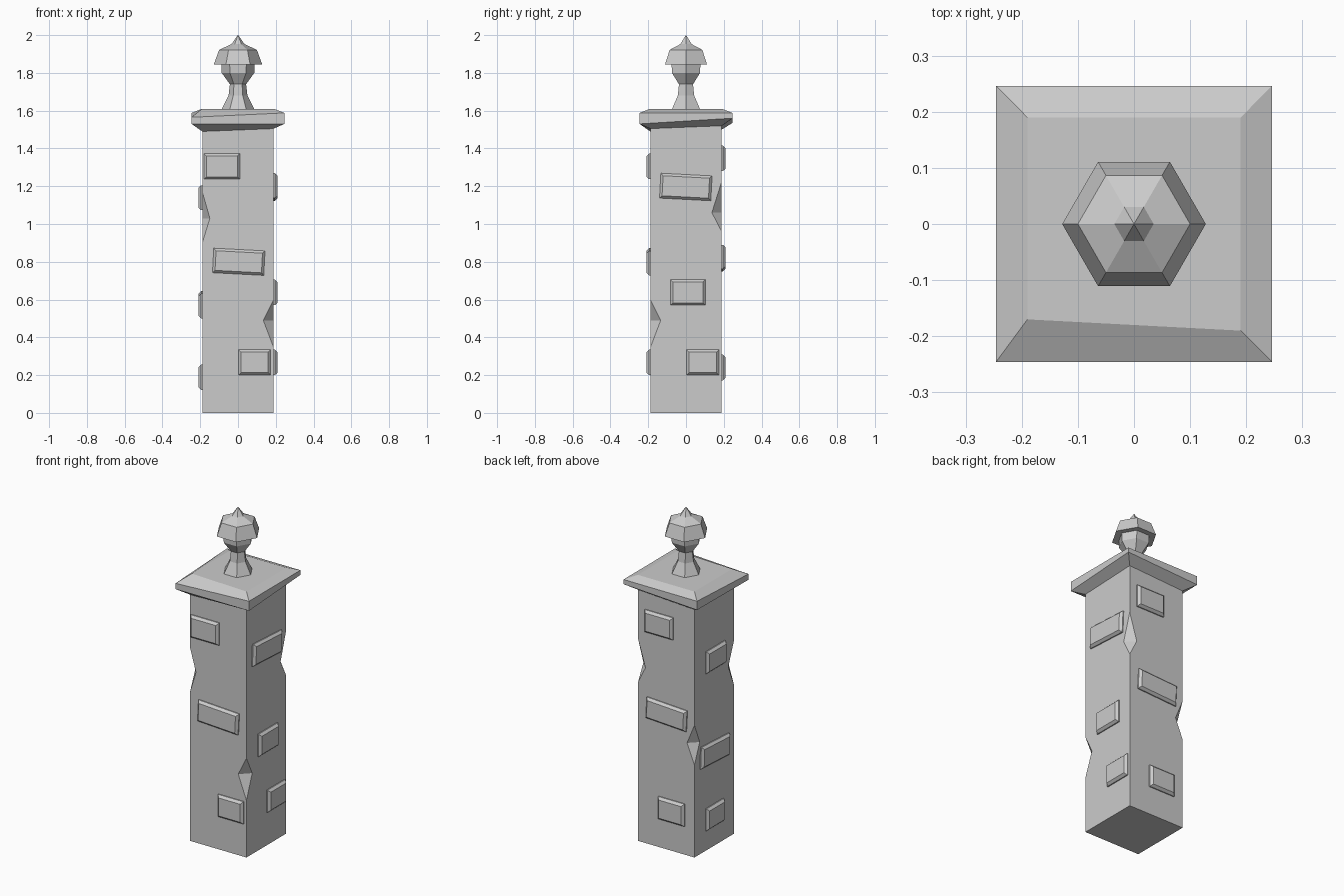
import bpy, bmesh
from math import cos, sin, pi, radians
from mathutils import Vector, Matrix

if "Cube" in bpy.data.objects:
    bpy.data.objects.remove(bpy.data.objects["Cube"])

H = 0.189  # half width of the shaft


def make(name, bm):
    bmesh.ops.recalc_face_normals(bm, faces=bm.faces[:])
    me = bpy.data.meshes.new(name)
    bm.to_mesh(me)
    bm.free()
    ob = bpy.data.objects.new(name, me)
    bpy.context.collection.objects.link(ob)
    return ob


def loft(name, rings):
    """Skin a stack of rings with equal point counts and close both ends."""
    bm = bmesh.new()
    rows = [[bm.verts.new(p) for p in r] for r in rings]
    n = len(rows[0])
    for a, b in zip(rows, rows[1:]):
        for i in range(n):
            j = (i + 1) % n
            bm.faces.new((a[i], a[j], b[j], b[i]))
    bm.faces.new(rows[0][::-1])
    bm.faces.new(rows[-1])
    return make(name, bm)


def square(s, zs):
    """Square ring; corner heights run front left, front right, back right, back left."""
    signs = ((-1, -1), (1, -1), (1, 1), (-1, 1))
    return [Vector((sx * s, sy * s, z)) for (sx, sy), z in zip(signs, zs)]


# Square shaft
shaft = loft("shaft", [square(H, [0] * 4), square(H, [1.53] * 4)])


# Chipped corners: wedge cutters across the vertical edges
def chip(sx, sy, z0, zm, z1, a, b):
    pa = Vector((sx * (H - a), sy * H, zm))
    pb = Vector((sx * H, sy * (H - b), zm))
    mid, along = (pa + pb) / 2, (pb - pa).normalized() * 0.15
    top = mid + 2 * (Vector((sx * H, sy * H, z1)) - mid)
    low = mid + 2 * (Vector((sx * H, sy * H, z0)) - mid)
    cutter = loft("chip_cutter", [[p - along for p in (mid, top, low)],
                                  [p + along for p in (mid, top, low)]])
    cutter.hide_render = True
    cutter.hide_set(True)
    mod = shaft.modifiers.new("chip", 'BOOLEAN')
    mod.operation, mod.solver, mod.object = 'DIFFERENCE', 'EXACT', cutter
    return cutter


cutters = [chip(-1, -1, 0.90, 1.03, 1.17, 0.04, 0.055),
           chip(1, -1, 0.345, 0.49, 0.60, 0.055, 0.055),
           chip(1, 1, 0.96, 1.06, 1.225, 0.05, 0.052),
           chip(-1, 1, 0.56, 0.68, 0.80, 0.05, 0.05)]

# Bake the chips and discard the cutters
bpy.context.view_layer.update()
dg = bpy.context.evaluated_depsgraph_get()
baked = bpy.data.meshes.new_from_object(shaft.evaluated_get(dg))
shaft.modifiers.clear()
shaft.data = baked
for c in cutters:
    bpy.data.objects.remove(c)


# Raised stones: bevelled slabs, (left, right, bottom, top, tilt) seen from outside
def stone(name, turn, u0, u1, z0, z1, tilt):
    w, h = (u1 - u0) / 2, (z1 - z0) / 2
    rings = [[(x * (w - i), d, z * (h - i)) for x, z in ((-1, -1), (1, -1), (1, 1), (-1, 1))]
             for d, i in ((0.02, 0), (-0.006, 0), (-0.02, 0.013))]
    ob = loft(name, rings)
    ob.data.transform(Matrix.Rotation(radians(turn), 4, 'Z')
                      @ Matrix.Translation(((u0 + u1) / 2, -H, (z0 + z1) / 2))
                      @ Matrix.Rotation(radians(tilt), 4, 'Y'))


stones = {
    "front": (0, [(-0.18, 0.01, 1.237, 1.373, 0), (-0.132, 0.14, 0.735, 0.865, 3),
                  (0.003, 0.173, 0.2, 0.335, 0)]),
    "right": (90, [(-0.137, 0.135, 1.13, 1.262, 3), (-0.083, 0.102, 0.57, 0.706, 0),
                   (0.003, 0.175, 0.2, 0.335, 0)]),
    "back": (180, [(-0.14, 0.05, 1.28, 1.415, 0), (-0.13, 0.14, 0.755, 0.883, 3),
                   (-0.05, 0.125, 0.172, 0.308, 0)]),
    "left": (270, [(-0.085, 0.1, 1.073, 1.205, 0), (-0.135, 0.135, 0.508, 0.638, 3),
                   (-0.085, 0.085, 0.122, 0.255, 0)]),
}
for side, (turn, items) in stones.items():
    for item in items:
        stone(side + "_stone", turn, *item)

# Slightly uneven capstone
top = square(0.19, [1.61] * 4)
top[0].y = -0.17
loft("capstone", [square(H, [1.49, 1.505, 1.52, 1.50]),
                  square(0.246, [1.53, 1.53, 1.56, 1.535]),
                  square(0.246, [1.565, 1.588, 1.588, 1.588]), top])


# Six-sided finial: turned stem and bulb, then the overhanging hood with a spike
def turned(name, profile):
    loft(name, [[(r * cos(i * pi / 3), r * sin(i * pi / 3), z) for i in range(6)]
                for r, z in profile])


turned("finial_stem", [(0.085, 1.60), (0.085, 1.61), (0.05, 1.68), (0.043, 1.74),
                       (0.086, 1.80), (0.088, 1.85)])
turned("finial_hood", [(0.08, 1.848), (0.128, 1.845), (0.1, 1.922),
                       (0.035, 1.952), (0.001, 2.0)])
